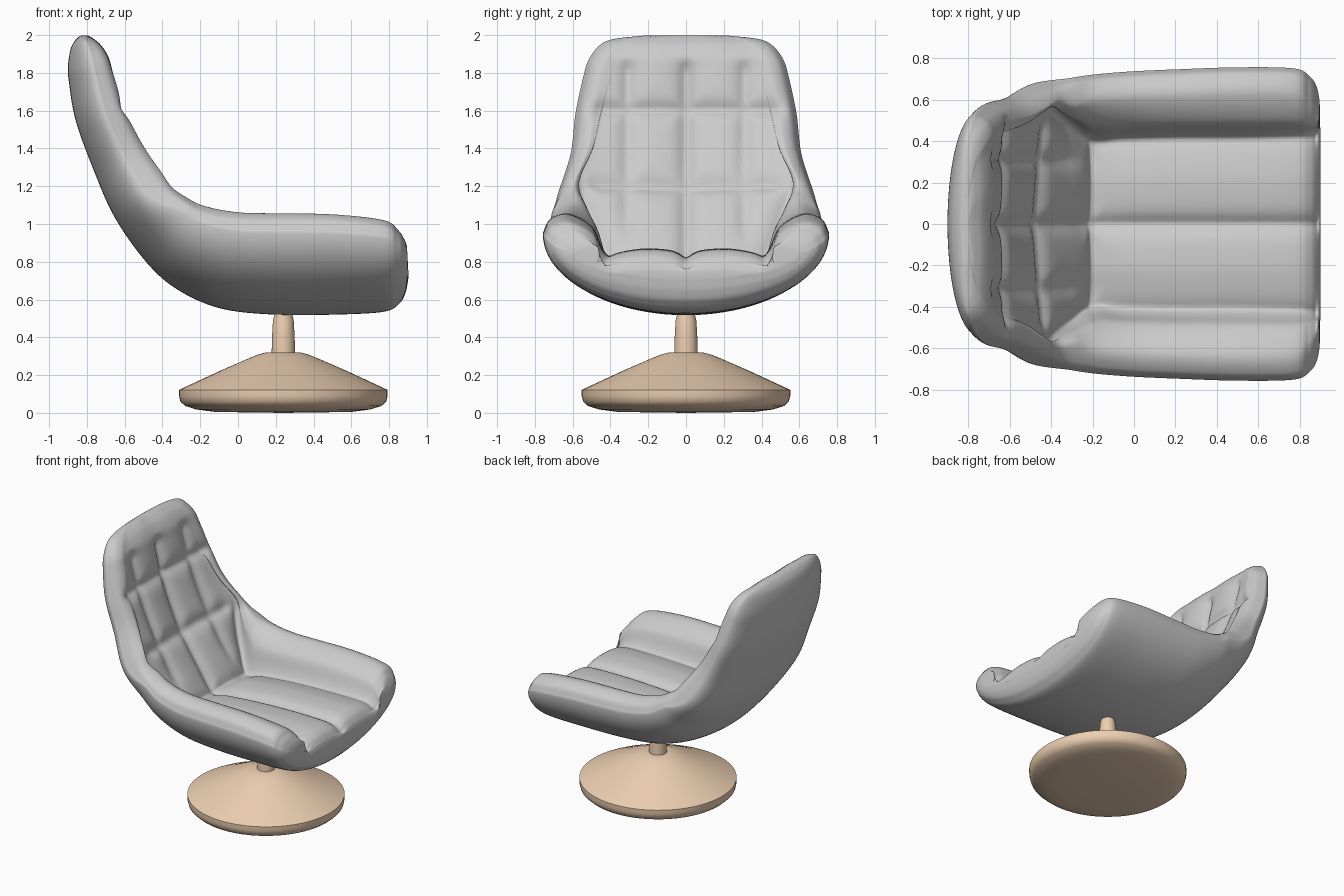
import bpy, bmesh, math
from mathutils import Vector

if "Cube" in bpy.data.objects:
    bpy.data.objects.remove(bpy.data.objects["Cube"])

# Stations from seat front to back top:
# outer centre x,z | inner centre x,z | rim top x,z | half width | crease y
STATIONS = [
    (.902, .71, .902, .75, .895, .88, .60, .45),
    (.888, .64, .888, .79, .88, .92, .665, .43),
    (.855, .58, .85, .835, .845, .97, .715, .42),
    (.77, .535, .77, .86, .77, 1.02, .752, .415),
    (.50, .52, .50, .865, .50, 1.05, .757, .41),
    (.20, .52, .20, .855, .20, 1.055, .747, .41),
    (-.08, .55, -.05, .835, .0, 1.06, .737, .405),
    (-.30, .64, -.19, .82, -.17, 1.09, .722, .40),
    (-.47, .78, -.31, .98, -.27, 1.14, .705, .48),
    (-.65, 1.03, -.455, 1.21, -.37, 1.23, .68, .55),
    (-.77, 1.30, -.545, 1.40, -.50, 1.41, .612, .47),
    (-.86, 1.55, -.62, 1.61, -.60, 1.61, .585, .42),
    (-.895, 1.75, -.665, 1.79, -.66, 1.79, .545, .37),
    (-.90, 1.84, -.69, 1.88, -.69, 1.88, .518, .35),
    (-.885, 1.93, -.73, 1.945, -.73, 1.945, .465, .30),
    (-.86, 1.975, -.77, 1.98, -.77, 1.98, .39, .25),
    (-.835, 1.997, -.80, 1.998, -.80, 1.998, .22, .12),
]


def catmull(pts, t):
    """Point on a Catmull-Rom spline through pts at parameter t."""
    i = min(int(t), len(pts) - 2)
    f = t - i
    p1, p2 = pts[i], pts[i + 1]
    p0 = pts[i - 1] if i > 0 else p1 * 2 - p2
    p3 = pts[i + 2] if i + 2 < len(pts) else p2 * 2 - p1
    return (p1 * 2 + (p2 - p0) * f + (p0 * 2 - p1 * 5 + p2 * 4 - p3) * f * f
            + (p1 * 3 - p0 - p2 * 3 + p3) * f ** 3) / 2


def band(v, lo, hi, soft):
    """1 inside lo..hi, fading to 0 over soft."""
    k = max(0, min(1, (v - lo) / soft + 1, (hi - v) / soft + 1))
    return k * k * (3 - 2 * k)


def groove(d):
    return math.exp(-(math.hypot(d, .01) - .01) / .035)


def seam_depth(s, y, c):
    """How far the tufting pulls the upholstery in."""
    a = abs(y)
    d = [.045 * groove(a) * band(s, 1.2, 12, 1.2),            # centre seam
         .035 * groove(a - c) * band(s, 1.5, 8.6, .8),        # arm seams
         .036 * groove(a - .31) * band(s, 8.5, 12, 1.2)]      # back seams
    for s0, reach, deep in ((7, .40, .04), (9, .45, .042), (11, .44, .042)):
        d.append(deep * groove((s - s0) * .23) * band(a, 0, reach, .12))
    return max(d) + .25 * (sum(d) - max(d))


def ring(s, sub=12):
    """Closed cross-section at station s: outer shell, then padded inside."""
    ox, oz, ix, iz, rx, rz, w, c, hw = catmull(TABLE, s)
    O, I, R = Vector((ox, 0, oz)), Vector((ix, 0, iz)), Vector((rx, 0, rz))
    Y = Vector((0, 1, 0))
    n = 6 * sub
    outer = []
    for j in range(2 * n + 1):
        a = math.pi / 2 * (j / n - 1)
        outer.append(O + (R - O) * hw * (1 - math.cos(a)) + Y * w * math.sin(a))
    back = max(0, min(1, (.82 - hw) / .2))  # 0 on the seat, 1 on the back
    ry = w - .13 + .045 * back
    out = (I - O).normalized()
    C = I.lerp(R, .5 * back)
    half = [O + (R - O) * hw + Y * w,
            O + (R - O) * (hw + (1 - hw) * .7) + Y * (w - .035),
            R + Y * ry,
            R.lerp(C, .35) + Y * (ry + (c - ry) * .6),
            C + Y * c,
            I.lerp(C, .3) + out * .006 + Y * c / 2,
            I.copy()]
    full = half + [Vector((p.x, -p.y, p.z)) for p in half[-2::-1]]
    fade = min(1, (I - O).length / .2)
    inner = []
    for j in range(1, 2 * n):
        p = catmull(full, j / sub)
        inner.append(p - out * seam_depth(s, p.y, c) * fade)
    return outer + inner


def mesh_object(name, bm, angle):
    bmesh.ops.recalc_face_normals(bm, faces=bm.faces)
    me = bpy.data.meshes.new(name)
    bm.to_mesh(me)
    bm.free()
    ob = bpy.data.objects.new(name, me)
    bpy.context.collection.objects.link(ob)
    bpy.context.view_layer.objects.active = ob
    ob.select_set(True)
    bpy.ops.object.shade_smooth_by_angle(angle=math.radians(angle))
    ob.select_set(False)
    return ob


# Upholstered seat shell
TABLE = [Vector(st + ((.82 if st[5] < 1.2 else .62),)) for st in STATIONS]
bm = bmesh.new()
steps = (len(STATIONS) - 1) * 10
rows = [[bm.verts.new(p) for p in ring(i / 10)] for i in range(steps + 1)]
m = len(rows[0])
for r0, r1 in zip(rows, rows[1:]):
    for j in range(m):
        k = (j + 1) % m
        bm.faces.new((r0[j], r0[k], r1[k], r1[j]))
for r in (rows[0], rows[-1]):  # end caps, outer paired with inner
    for j in range(m // 2):
        q = [r[j], r[j + 1], r[(m - j - 1) % m], r[(m - j) % m]]
        bm.faces.new(list(dict.fromkeys(q)))
# relax the upholstery slightly
bmesh.ops.smooth_vert(bm, verts=bm.verts, factor=.5,
                      use_axis_x=True, use_axis_y=True, use_axis_z=True)
mesh_object("seat_shell", bm, 80)

# Swivel pedestal
wood = bpy.data.materials.new("warm_wood")
wood.diffuse_color = (.84, .62, .44, 1)
wood.use_nodes = True
wood.node_tree.nodes["Principled BSDF"].inputs["Base Color"].default_value = wood.diffuse_color


def lathe(name, profile, x, sides=64):
    bm = bmesh.new()
    vs = [bm.verts.new((r, 0, z)) for r, z in profile]
    es = [bm.edges.new(e) for e in zip(vs, vs[1:])]
    bmesh.ops.spin(bm, geom=vs + es, cent=(0, 0, 0), axis=(0, 0, 1),
                   angle=2 * math.pi, steps=sides)
    bmesh.ops.remove_doubles(bm, verts=bm.verts, dist=1e-4)
    ob = mesh_object(name, bm, 35)
    ob.location.x = x
    ob.data.materials.append(wood)


lathe("pedestal_base", [(0, 0), (.36, .005), (.46, .018), (.52, .037), (.545, .06),
                        (.552, .09), (.552, .122), (.33, .225), (.18, .29),
                        (.13, .31), (.09, .32), (0, .32)], .24)
lathe("pedestal_stem", [(0, .31), (.062, .31), (.06, .40), (.055, .49),
                        (.047, .52), (.044, .60), (0, .60)], .24)
